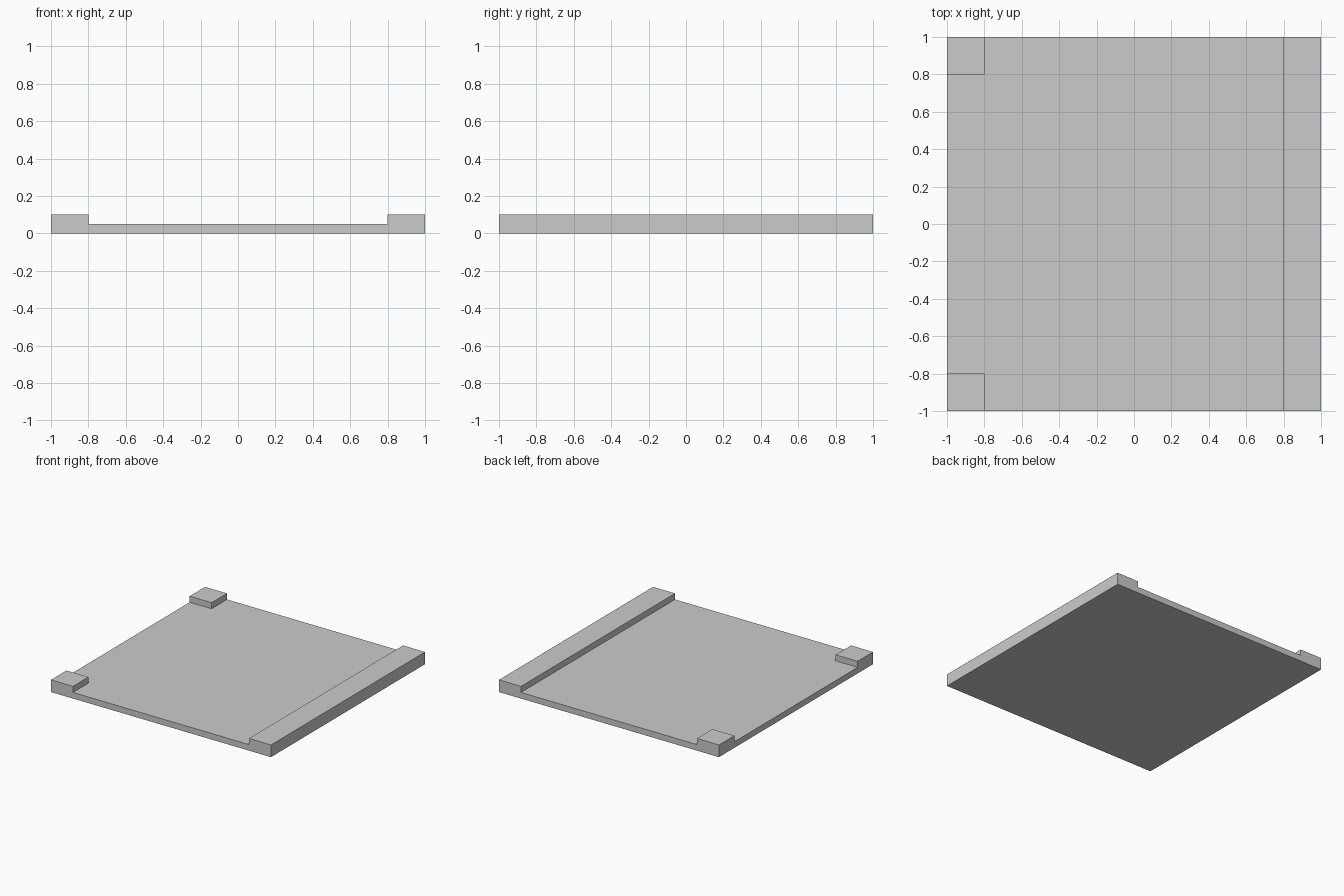
import bpy, bmesh, math

if "Cube" in bpy.data.objects:
    bpy.data.objects.remove(bpy.data.objects["Cube"])

HALF, INNER = 1.0, 0.8      # outer edge and inner edge of the raised parts
BASE, RISE = 0.05, 0.05     # plate thickness and extra height

bm = bmesh.new()

# Base plate
bmesh.ops.create_cube(bm, size=1)
bmesh.ops.scale(bm, vec=(2 * HALF, 2 * HALF, BASE), verts=bm.verts)
bmesh.ops.translate(bm, vec=(0, 0, BASE / 2), verts=bm.verts)

# Cut lines along the rail and the corner blocks
for axis in ((1, 0, 0), (0, 1, 0)):
    for side in (-INNER, INNER):
        bmesh.ops.bisect_plane(bm, geom=bm.verts[:] + bm.edges[:] + bm.faces[:],
                               plane_co=[side * a for a in axis], plane_no=axis)


def is_raised(face):
    c = face.calc_center_median()
    on_top = face.normal.z > 0.5
    rail = c.x > INNER
    corner = c.x < -INNER and abs(c.y) > INNER
    return on_top and (rail or corner)


# Full-length rail on the right, two square blocks on the left corners
bm.normal_update()
raised = [f for f in bm.faces if is_raised(f)]
result = bmesh.ops.extrude_face_region(bm, geom=raised)
top = [v for v in result["geom"] if isinstance(v, bmesh.types.BMVert)]
bmesh.ops.translate(bm, vec=(0, 0, RISE), verts=top)
old = [f for f in raised if f.is_valid]
if old:
    bmesh.ops.delete(bm, geom=old, context="FACES")

# Merge the coplanar faces
bm.normal_update()
bmesh.ops.dissolve_limit(bm, angle_limit=math.radians(1), verts=bm.verts[:], edges=bm.edges[:])
bmesh.ops.recalc_face_normals(bm, faces=bm.faces[:])

mesh = bpy.data.meshes.new("tray_plate")
bm.to_mesh(mesh)
bm.free()
bpy.context.collection.objects.link(bpy.data.objects.new("tray_plate", mesh))
